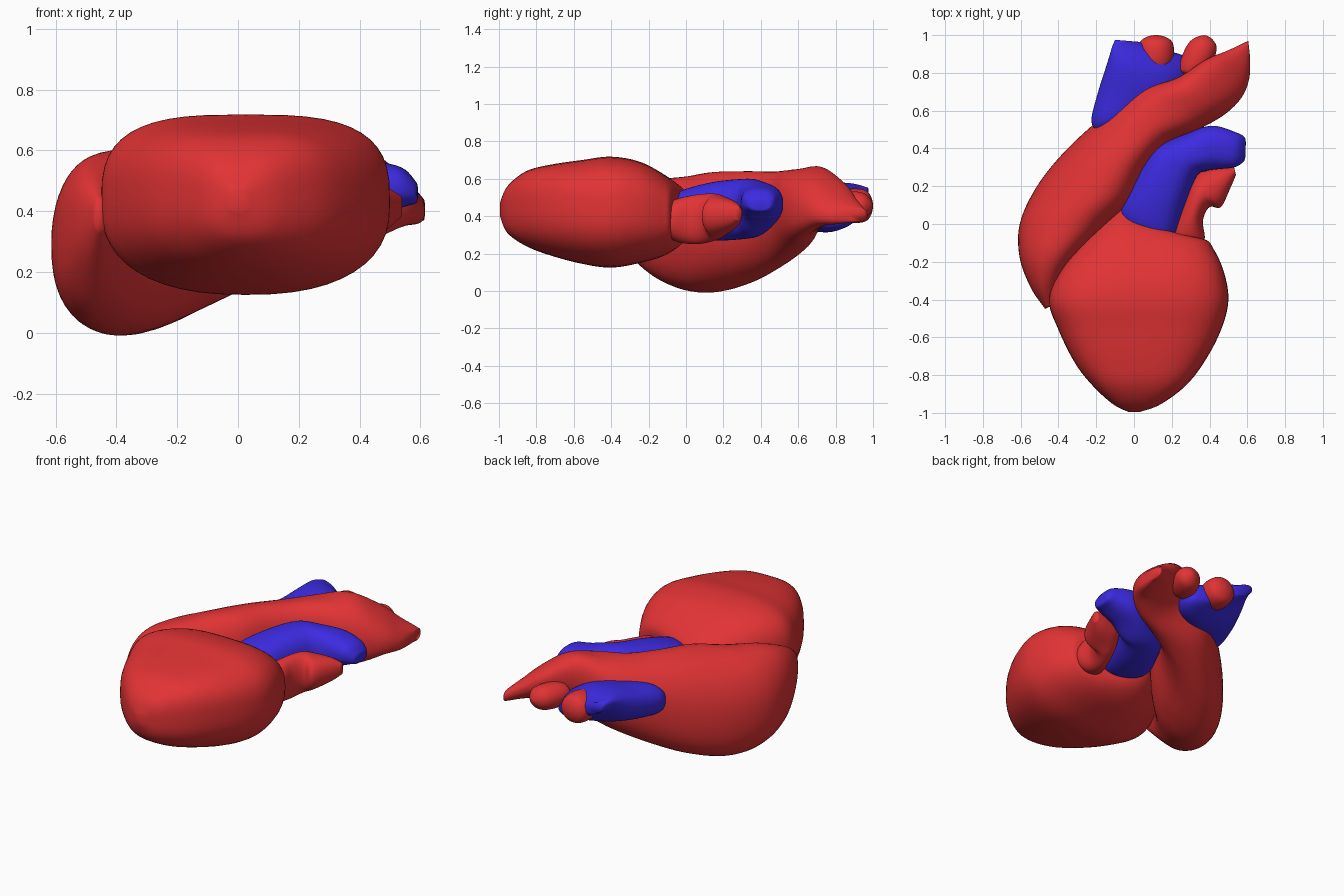
import bpy, bmesh, math
from mathutils import Vector


def material(name, rgb):
    m = bpy.data.materials.new(name)
    m.diffuse_color = (*rgb, 1)
    return m


RED = material("muscle red", (0.76, 0.033, 0.035))
BLUE = material("vein blue", (0.045, 0.024, 0.76))
SIDES, STEPS = 48, 6


def spline(a, b, c, d, t):
    # Catmull-Rom blend of four section rows
    return [0.5 * (2 * q + (r - p) * t + (2 * p - 5 * q + 4 * r - s) * t * t
                   + (3 * q - p - 3 * r + s) * t ** 3)
            for p, q, r, s in zip(a, b, c, d)]


def loft(name, rows, mat, power=2.0, top_power=None):
    """Row: left x, y, right x, y (plan outline), bottom z, top z, tilt."""
    n = len(rows)
    sections = []
    for i in range(n - 1):
        quad = [rows[max(0, min(n - 1, i + k))] for k in (-1, 0, 1, 2)]
        sections += [spline(*quad, s / STEPS) for s in range(STEPS)]
    sections.append(rows[-1])
    bm = bmesh.new()
    rings = []
    for lx, ly, rx, ry, lo, hi, tilt in sections:
        centre = Vector(((lx + rx) / 2, (ly + ry) / 2, (lo + hi) / 2))
        half = (hi - lo) / 2
        side = Vector(((rx - lx) / 2, (ry - ly) / 2, tilt))
        up = Vector((0, 0, math.sqrt(max(half * half - tilt * tilt, 1e-6))))
        ring = []
        for k in range(SIDES):
            a = 2 * math.pi * k / SIDES
            c, s = math.cos(a), math.sin(a)
            p = top_power if top_power and s > 0 else power
            c = math.copysign(abs(c) ** (2 / p), c)
            s = math.copysign(abs(s) ** (2 / p), s)
            ring.append(bm.verts.new(centre + side * c + up * s))
        rings.append(ring)
    for r0, r1 in zip(rings, rings[1:]):
        for k in range(SIDES):
            j = (k + 1) % SIDES
            bm.faces.new((r0[k], r0[j], r1[j], r1[k]))
    bm.faces.new(rings[0])
    bm.faces.new(rings[-1])
    bmesh.ops.recalc_face_normals(bm, faces=bm.faces)
    for f in bm.faces:
        f.smooth = True
    mesh = bpy.data.meshes.new(name)
    bm.to_mesh(mesh)
    bm.free()
    mesh.materials.append(mat)
    ob = bpy.data.objects.new(name, mesh)
    bpy.context.collection.objects.link(ob)
    return ob


# Large pointed lower chambers
loft("ventricles", [
    (-.03, -.995, .03, -.995, .40, .47, 0),
    (-.11, -.955, .14, -.955, .31, .56, 0),
    (-.215, -.86, .28, -.85, .24, .64, 0),
    (-.31, -.74, .385, -.71, .19, .675, 0),
    (-.40, -.56, .465, -.55, .145, .70, 0),
    (-.45, -.40, .50, -.40, .125, .718, 0),
    (-.385, -.24, .475, -.25, .15, .69, 0),
    (-.27, -.10, .42, -.13, .19, .62, 0),
    (-.16, .01, .37, -.08, .25, .55, 0),
    (-.08, .085, .20, -.06, .34, .47, 0)], RED, 2.4, 3.1)

# Bulging side chamber that sweeps up into the arch
loft("atrium_and_arch", [
    (-.47, -.45, -.43, -.43, .34, .44, 0),
    (-.545, -.34, -.38, -.28, .20, .53, 0),
    (-.605, -.18, -.28, -.15, .075, .59, .02),
    (-.605, 0, -.13, 0, .005, .61, .04),
    (-.52, .19, -.03, .12, 0, .63, .08),
    (-.38, .37, .06, .30, .05, .635, .08),
    (-.20, .54, .18, .43, .13, .635, .05),
    (0, .70, .34, .50, .22, .65, .01),
    (.22, .77, .48, .58, .30, .66, -.06),
    (.38, .87, .57, .67, .35, .58, -.05),
    (.50, .92, .61, .77, .36, .50, -.03),
    (.605, .97, .615, .88, .37, .44, 0)], RED, 2.3)

# Blue trunk bending to the right
loft("pulmonary_trunk", [
    (-.05, -.02, .19, -.13, .34, .50, 0),
    (-.07, .08, .22, -.06, .29, .545, 0),
    (0, .23, .27, .10, .27, .585, 0),
    (.10, .40, .33, .25, .28, .60, 0),
    (.25, .47, .38, .28, .30, .59, 0),
    (.41, .52, .44, .29, .36, .57, 0),
    (.54, .485, .53, .30, .41, .545, 0),
    (.585, .46, .58, .33, .425, .50, 0),
    (.592, .43, .59, .36, .44, .48, 0)], BLUE, 2.4)

# Small chamber on the right with its flared end
loft("left_atrium", [
    (.20, -.11, .36, -.12, .31, .45, 0),
    (.19, -.04, .375, -.07, .265, .49, 0),
    (.25, .09, .365, .02, .25, .515, 0),
    (.30, .21, .40, .09, .27, .52, 0),
    (.36, .28, .46, .09, .30, .505, 0),
    (.46, .30, .51, .19, .34, .48, 0),
    (.53, .30, .54, .26, .38, .45, 0)], RED, 2.1)

# Broad blue vein behind the arch, high on its left side
loft("vena_cava", [
    (-.21, .50, -.16, .50, .38, .48, 0),
    (-.225, .56, 0, .53, .34, .53, 0),
    (-.19, .70, .20, .66, .32, .56, -.02),
    (-.155, .81, .29, .77, .32, .575, -.05),
    (-.13, .89, .28, .88, .36, .57, -.07),
    (-.115, .94, .12, .93, .42, .56, -.05),
    (-.10, .975, .02, .965, .47, .55, -.02)], BLUE, 2.3)


# Stubby branch vessels leaving the arch
def vessel(name, x, y, lean, r, z, length):
    profile = ((0, .6), (.1, .85), (.35, 1), (.65, 1), (.85, .85), (.96, .5), (1, .12))
    loft(name, [(x + lean * t - r * k, y + length * t,
                 x + lean * t + r * k, y + length * t - lean * k * .4,
                 z - r * k * .95, z + r * k * .95, 0) for t, k in profile], RED)


vessel("branch_vessel_left", .11, .81, .01, .095, .455, .19)
vessel("branch_vessel_right", .30, .80, .08, .08, .455, .20)
